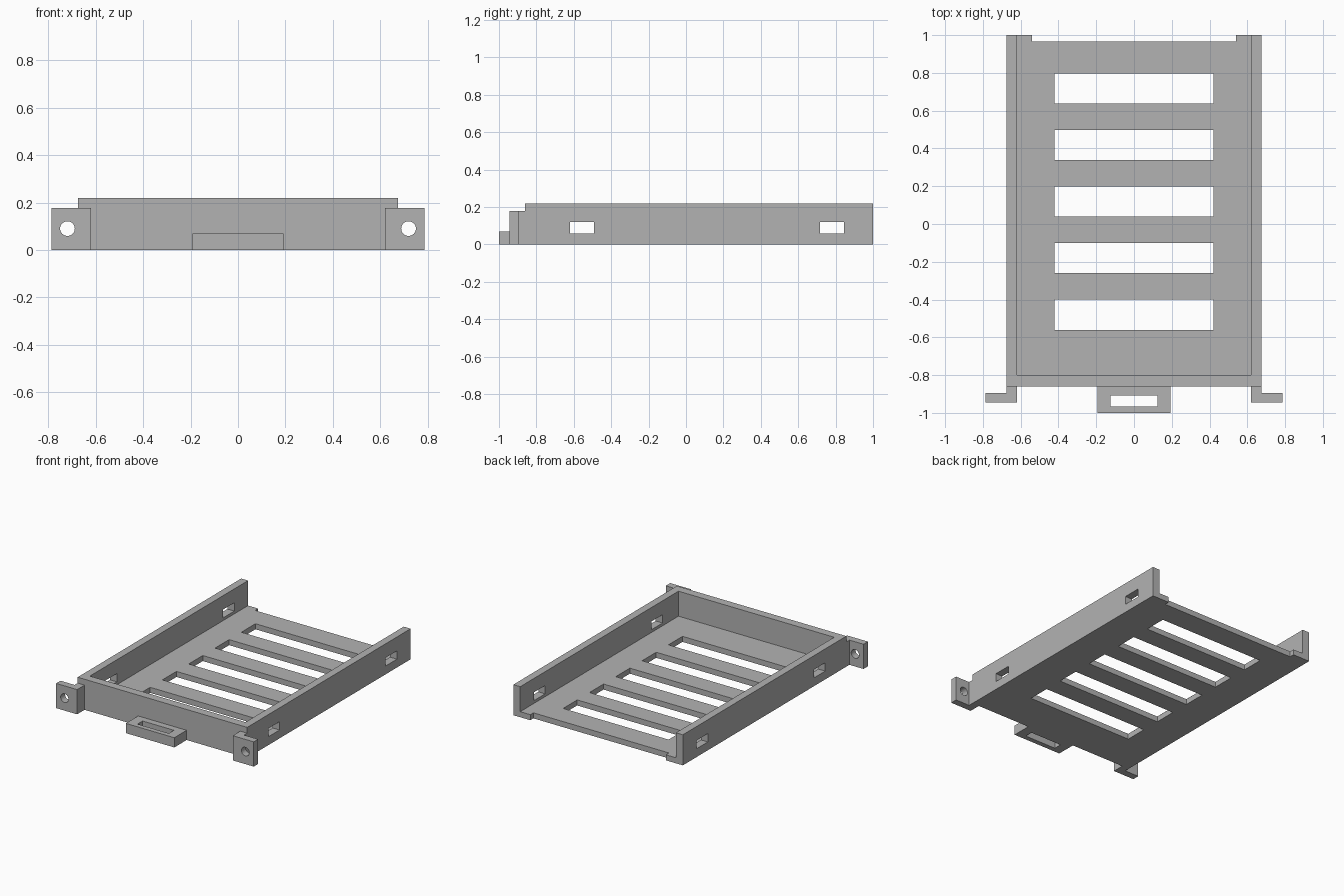
import bpy, bmesh, math
from mathutils import Matrix

cube = bpy.data.objects.get("Cube")
if cube:
    bpy.data.objects.remove(cube, do_unlink=True)

grey = bpy.data.materials.new("light_grey")
grey.use_nodes = True
colour = (0.45, 0.45, 0.45, 1)
grey.diffuse_color = colour
grey.node_tree.nodes["Principled BSDF"].inputs["Base Color"].default_value = colour


def finish(name, bm):
    mesh = bpy.data.meshes.new(name)
    bm.to_mesh(mesh)
    bm.free()
    mesh.materials.append(grey)
    obj = bpy.data.objects.new(name, mesh)
    bpy.context.collection.objects.link(obj)
    return obj


def box(name, x, y, z):
    """Box from (min, max) pairs along each axis."""
    bm = bmesh.new()
    bmesh.ops.create_cube(bm, size=1)
    for v in bm.verts:
        for i, (lo, hi) in enumerate((x, y, z)):
            v.co[i] = hi if v.co[i] > 0 else lo
    return finish(name, bm)


def prism(name, outline, height):
    """Upright prism from a flat outline standing on the ground."""
    bm = bmesh.new()
    face = bm.faces.new([bm.verts.new((x, y, 0)) for x, y in outline])
    top = bmesh.ops.extrude_face_region(bm, geom=[face])["geom"]
    for v in top:
        if isinstance(v, bmesh.types.BMVert):
            v.co.z = height
    bmesh.ops.recalc_face_normals(bm, faces=bm.faces)
    return finish(name, bm)


def rod(name, x, y, z, radius, length):
    """Cylinder along the y axis."""
    bm = bmesh.new()
    bmesh.ops.create_cone(bm, cap_ends=True, segments=32, radius1=radius,
                          radius2=radius, depth=length,
                          matrix=Matrix.Translation((x, y, z)) @ Matrix.Rotation(math.pi / 2, 4, "X"))
    return finish(name, bm)


def cut(target, cutter):
    cutter.hide_render = True
    mod = target.modifiers.new("cut", "BOOLEAN")
    mod.operation, mod.solver, mod.object = "DIFFERENCE", "EXACT", cutter
    bpy.context.view_layer.objects.active = target
    bpy.ops.object.modifier_apply(modifier=mod.name)
    bpy.data.objects.remove(cutter, do_unlink=True)


# Tray: solid block hollowed out, open at the top and back
half, inner, front, floor = 0.675, 0.62, -0.86, 0.04
tray = box("tray", (-half, half), (front, 1), (0, 0.22))
cut(tray, box("cavity", (-inner, inner), (-0.8, 1.2), (floor, 0.5)))
cut(tray, box("back_notch", (-0.54, 0.54), (0.965, 1.2), (-0.1, 0.1)))

# Ventilation slots in the floor
for i in range(5):
    y = -0.48 + i * 0.2995
    cut(tray, box("floor_slot", (-0.42, 0.42), (y - 0.08, y + 0.08), (-0.1, 0.1)))

# Mounting windows through both side walls
for y in (-0.555, 0.78):
    cut(tray, box("side_window", (-1, 1), (y - 0.064, y + 0.064), (0.06, 0.12)))

# Pull tab with its slot
tab = box("pull_tab", (-0.193, 0.193), (-1, front), (0, 0.07))
cut(tab, box("tab_slot", (-0.125, 0.125), (-0.965, -0.907), (-0.1, 0.2)))

# L-shaped screw brackets at the front corners
for side, name in ((1, "left_bracket"), (-1, "right_bracket")):
    outline = [(inner, front), (inner, -0.945), (0.787, -0.945),
               (0.787, -0.895), (half, -0.895), (half, front)]
    bracket = prism(name, [(side * x, y) for x, y in outline], 0.178)
    cut(bracket, rod("screw_hole", side * 0.72, -0.92, 0.09, 0.031, 0.2))
